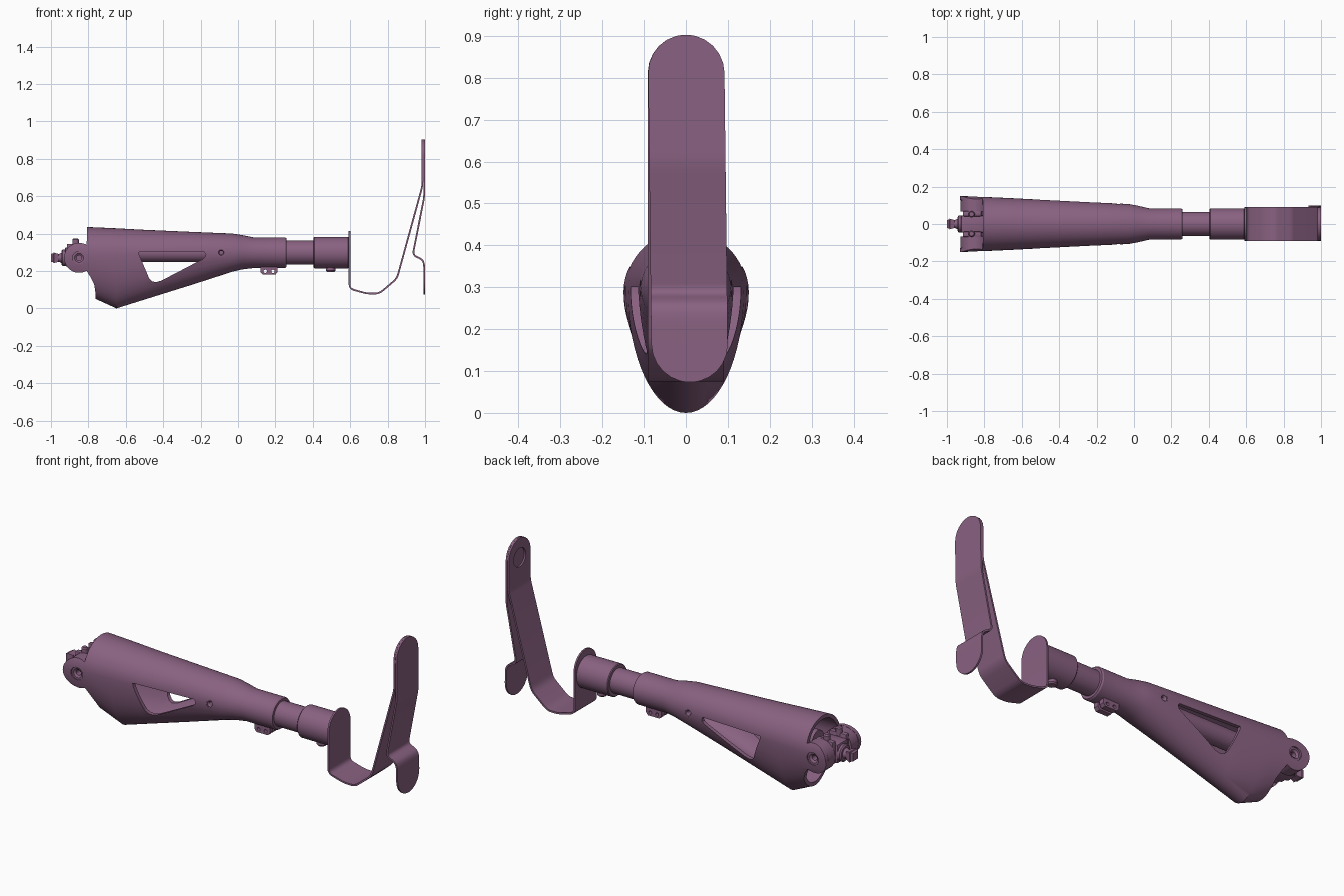
import bpy, bmesh
from math import sin, cos, pi, radians, dist
from mathutils import Vector, Matrix

if "Cube" in bpy.data.objects:
    bpy.data.objects.remove(bpy.data.objects["Cube"])

mat = bpy.data.materials.new("plum")
mat.diffuse_color = (0.25, 0.12, 0.22, 1)
mat.use_nodes = True
mat.node_tree.nodes["Principled BSDF"].inputs["Base Color"].default_value = mat.diffuse_color


def finish(name, bm):
    bmesh.ops.recalc_face_normals(bm, faces=bm.faces)
    me = bpy.data.meshes.new(name)
    bm.to_mesh(me)
    bm.free()
    ob = bpy.data.objects.new(name, me)
    bpy.context.collection.objects.link(ob)
    me.materials.append(mat)
    return ob


def smooth(ob, angle=30):
    bpy.ops.object.select_all(action='DESELECT')
    ob.select_set(True)
    bpy.context.view_layer.objects.active = ob
    bpy.ops.object.shade_smooth_by_angle(angle=radians(angle))
    return ob


def apply_mod(ob, mod):
    bpy.context.view_layer.objects.active = ob
    bpy.ops.object.modifier_apply(modifier=mod.name)


def boolean(ob, cutter, op='DIFFERENCE'):
    m = ob.modifiers.new("cut", 'BOOLEAN')
    m.operation, m.solver, m.object = op, 'EXACT', cutter
    apply_mod(ob, m)
    bpy.data.objects.remove(cutter)


def skin(name, rings, wrap=False):
    bm = bmesh.new()
    vr = [[bm.verts.new(p) for p in r] for r in rings]
    pairs = list(zip(vr, vr[1:])) + ([(vr[-1], vr[0])] if wrap else [])
    n = len(vr[0])
    for a, b in pairs:
        for i in range(n):
            j = (i + 1) % n
            bm.faces.new((a[i], a[j], b[j], b[i]))
    if not wrap:
        bm.faces.new(vr[0])
        bm.faces.new(vr[-1])
    return finish(name, bm)


def lathe(name, prof, c, axis='X', n=40, wrap=False):
    """prof: (position along axis, radius); c: the other two coordinates."""
    rings = []
    for t, r in prof:
        ring = []
        for i in range(n):
            u, v = r * cos(2 * pi * (i + .5) / n), r * sin(2 * pi * (i + .5) / n)
            ring.append({'X': (t, c[0] + u, c[1] + v), 'Y': (c[0] + u, t, c[1] + v),
                         'Z': (c[0] + u, c[1] + v, t)}[axis])
        rings.append(ring)
    return smooth(skin(name, rings, wrap))


def prism(name, poly, y0, y1):
    return skin(name, [[(x, y, z) for x, z in poly] for y in (y0, y1)])


def box(name, lo, hi, bevel=.006):
    ob = prism(name, [(lo[0], lo[2]), (hi[0], lo[2]), (hi[0], hi[2]), (lo[0], hi[2])], lo[1], hi[1])
    m = ob.modifiers.new("bevel", 'BEVEL')
    m.width, m.segments = bevel, 2
    apply_mod(ob, m)
    return smooth(ob)


# Shin shell: egg-shaped sections (x, half width, top, bottom)
SECT = [(-.95, .151, .441, .10), (-.76, .143, .433, .05), (-.65, .138, .428, .0),
        (-.5, .130, .42, .047), (-.25, .117, .409, .125), (-.03, .107, .40, .196),
        (.02, .098, .392, .208), (.08, .084, .38, .215), (.25, .084, .38, .215), (.258, .079, .375, .22)]


def egg(sections, off, n=64):
    rings = []
    for x, hw, top, bot in sections:
        zc = .29 if x < -.3 else .298
        ring = []
        for i in range(n):
            a = 2 * pi * i / n
            h = (top - zc if sin(a) > 0 else zc - bot) - off
            ring.append((x, (hw - off) * cos(a), zc + h * sin(a)))
        rings.append(ring)
    return rings


shell = skin("shin_shell", egg(SECT, 0))
boolean(shell, skin("cavity", egg([(-1.1, .155, .45, .10)] + SECT[1:6], .02)))
PX, PZ = -.85, .27
ear = [(PX + .08 * cos(radians(a)), PZ + .08 * sin(radians(a))) for a in range(60, 301, 12)]
trim = [(-.808, .6), (-.808, .37)] + ear + [(-.79, .17), (-.768, .125), (-.762, .08),
                                           (-.76, -.1), (.5, -.1), (.5, .6)]
boolean(shell, prism("trim", trim, -.4, .4), 'INTERSECT')
window = [(-.53, .30), (-.528, .285), (-.475, .16), (-.46, .145), (-.44, .14), (-.41, .148),
          (-.19, .263), (-.175, .276), (-.172, .29), (-.18, .30)]
boolean(shell, prism("window", window, -.4, .4))
boolean(shell, lathe("bolt_hole", [(-.4, .02), (.4, .02)], (-.09, .298), 'Y'))
boolean(shell, lathe("pivot_hole", [(-.4, .034), (.4, .034)], (PX, PZ), 'Y'))
smooth(shell)

# Ear bosses, pivot bushings and side bolts, both sides
for s, side in ((-1, "front"), (1, "back")):
    lathe(side + "_ear_boss", [(s * .067, .034), (s * .067, .079), (s * .126, .079), (s * .126, .034)],
          (PX, PZ), 'Y', wrap=True)
    lathe(side + "_pivot_bushing", [(s * .06, .014), (s * .06, .034), (s * .138, .034),
                                    (s * .138, .024), (s * .13, .014)], (PX, PZ), 'Y', wrap=True)
    lathe(side + "_side_bolt", [(s * .06, .01), (s * .06, .02), (s * .108, .02),
                                (s * .108, .015), (s * .10, .01)], (-.09, .298), 'Y', 24, True)
    # Knee block clamps and screws
    box(side + "_knee_clamp", (-.915, s * .055 - .014, .225), (-.815, s * .055 + .014, .345))
    lathe(side + "_knee_screw", [(.33, .017), (.368, .017), (.374, .012)], (-.868, s * .052), 'Z', 20)

# Knee block with axle and top adapter
lathe("knee_axle", [(-.07, .05), (.07, .05)], (PX, PZ), 'Y')
box("knee_block", (-.925, -.045, .225), (-.80, .045, .325))
lathe("knee_adapter", [(-.91, .045), (-.937, .045), (-.943, .038), (-.943, .028), (-.955, .022),
                       (-.965, .022)], (0, PZ))
lathe("knee_adapter_head", [(-.96, .03), (-.985, .04), (-.988, .034), (-1.0, .03)], (0, PZ), n=4)

# Pylon tube and lower collar
ZC = .298
lathe("pylon_tube", [(-.78, .05), (-.03, .05), (-.03, .065), (.45, .065)], (0, ZC))
lathe("lower_collar", [(.405, .068), (.405, .08), (.409, .084), (.588, .084), (.592, .08)], (0, ZC))

# Clamp lugs under the shell and set screw under the lower collar
for s, side in ((-1, "front"), (1, "back")):
    lug = prism(side + "_clamp_lug", [(.12, .23), (.12, .195), (.132, .18), (.2, .18),
                                      (.212, .195), (.212, .23)], s * .006, s * .034)
    for x in (.146, .187):
        boolean(lug, lathe("lug_hole", [(-.1, .009), (.1, .009)], (x, .198), 'Y', 20))
    smooth(lug)
lathe("collar_set_screw", [(.23, .026), (.202, .026), (.195, .02)], (.495, 0), 'Z', 24)


# Foot springs: bent strips with rounded ends
def fillet(path, r=.025):
    pts = [Vector(path[0])]
    for a, b, c in zip(path, path[1:], path[2:]):
        a, b, c = Vector(a), Vector(b), Vector(c)
        p = b + (a - b).normalized() * min(r, (a - b).length * .4)
        q = b + (c - b).normalized() * min(r, (c - b).length * .4)
        pts += [p * (1 - t) ** 2 + b * 2 * t * (1 - t) + q * t * t for t in (0, .25, .5, .75, 1)]
    return pts + [Vector(path[-1])]


def strip(name, path, hw, thick, lean=0):
    pts = fillet(path)
    (d0, d1) = (pts[1] - pts[0]).normalized(), (pts[-2] - pts[-1]).normalized()
    arc = [radians(a) for a in (4, 15, 30, 45, 60, 75, 90)]
    rows = [(pts[0] + d0 * hw * (1 - cos(a)), hw * sin(a)) for a in arc]
    rows += [(p, hw) for p in pts[1:-1]]
    rows += [(pts[-1] + d1 * hw * (1 - cos(a)), hw * sin(a)) for a in reversed(arc)]
    bm = bmesh.new()
    prev = None
    for p, w in rows:
        y = lean * (.9 - p.y)
        cur = [bm.verts.new((p.x, y + s * w, p.y)) for s in (-1, 1)]
        if prev:
            bm.faces.new((prev[0], prev[1], cur[1], cur[0]))
        prev = cur
    ob = finish(name, bm)
    m = ob.modifiers.new("thickness", 'SOLIDIFY')
    m.thickness, m.offset, m.use_even_offset = thick, 0, True
    apply_mod(ob, m)
    return ob


main = strip("foot_spring", [(.596, .415), (.596, .105), (.69, .079), (.755, .079), (.85, .16),
                             (.986, .655), (.986, .903)], .091, .009)
boolean(main, lathe("toe_hole", [(.9, .05), (1.1, .05)], (0, .80)))
smooth(main)
smooth(strip("heel_spring", [(.9955, .903), (.9955, .595), (.934, .285), (.985, .262),
                             (.9955, .235), (.9955, .073)], .091, .009, .012))

# A square foot plate closes the bend under the lower collar
lathe("foot_plate_spigot", [(.57, .07), (.594, .07)], (0, ZC))
